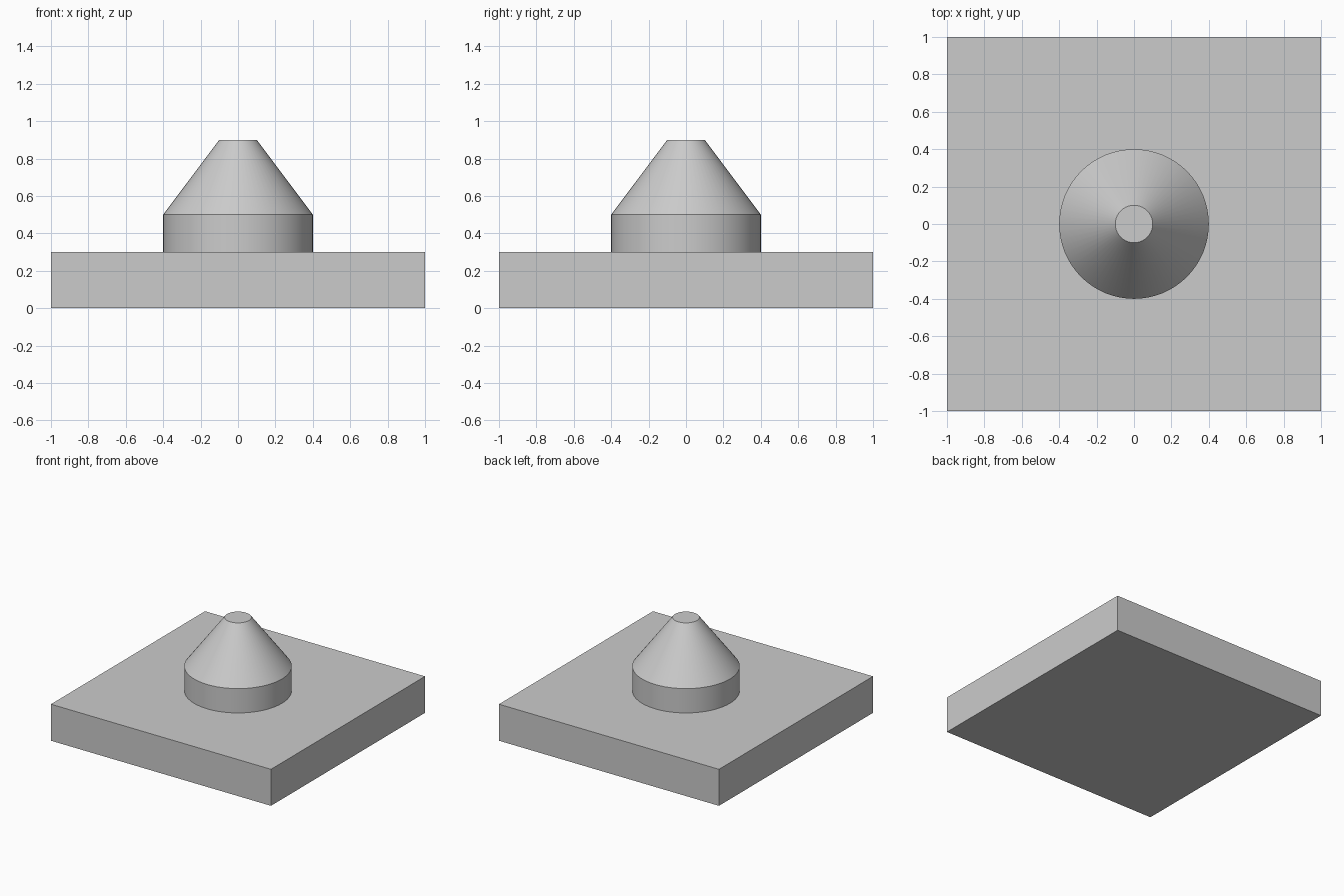
import bpy
import math

default_cube = bpy.data.objects.get("Cube")
if default_cube:
    bpy.data.objects.remove(default_cube, do_unlink=True)

BASE_SIZE, BASE_HEIGHT = 2.0, 0.3
BOSS_RADIUS, BOSS_TOP = 0.4, 0.5
TIP_RADIUS, TIP_TOP = 0.1, 0.9
SIDES = 64

grey = bpy.data.materials.new("plain_grey")
grey.use_nodes = True
colour = (0.6, 0.6, 0.6, 1)
grey.diffuse_color = colour
grey.node_tree.nodes["Principled BSDF"].inputs["Base Color"].default_value = colour


def finish(name):
    obj = bpy.context.object
    obj.name = name
    obj.data.materials.append(grey)
    return obj


# Square base plate
bpy.ops.mesh.primitive_cube_add(size=1, location=(0, 0, BASE_HEIGHT / 2))
plate = finish("base_plate")
plate.scale = (BASE_SIZE, BASE_SIZE, BASE_HEIGHT)
bpy.ops.object.transform_apply(location=False, rotation=False, scale=True)


def round_part(name, bottom_radius, top_radius, bottom, top):
    bpy.ops.mesh.primitive_cone_add(
        vertices=SIDES, radius1=bottom_radius, radius2=top_radius,
        depth=top - bottom, location=(0, 0, (bottom + top) / 2))
    finish(name)
    bpy.ops.object.shade_smooth_by_angle(angle=math.radians(30))


# Round boss and the truncated cone on top of it
round_part("round_boss", BOSS_RADIUS, BOSS_RADIUS, BASE_HEIGHT, BOSS_TOP)
round_part("tapered_tip", BOSS_RADIUS, TIP_RADIUS, BOSS_TOP, TIP_TOP)
